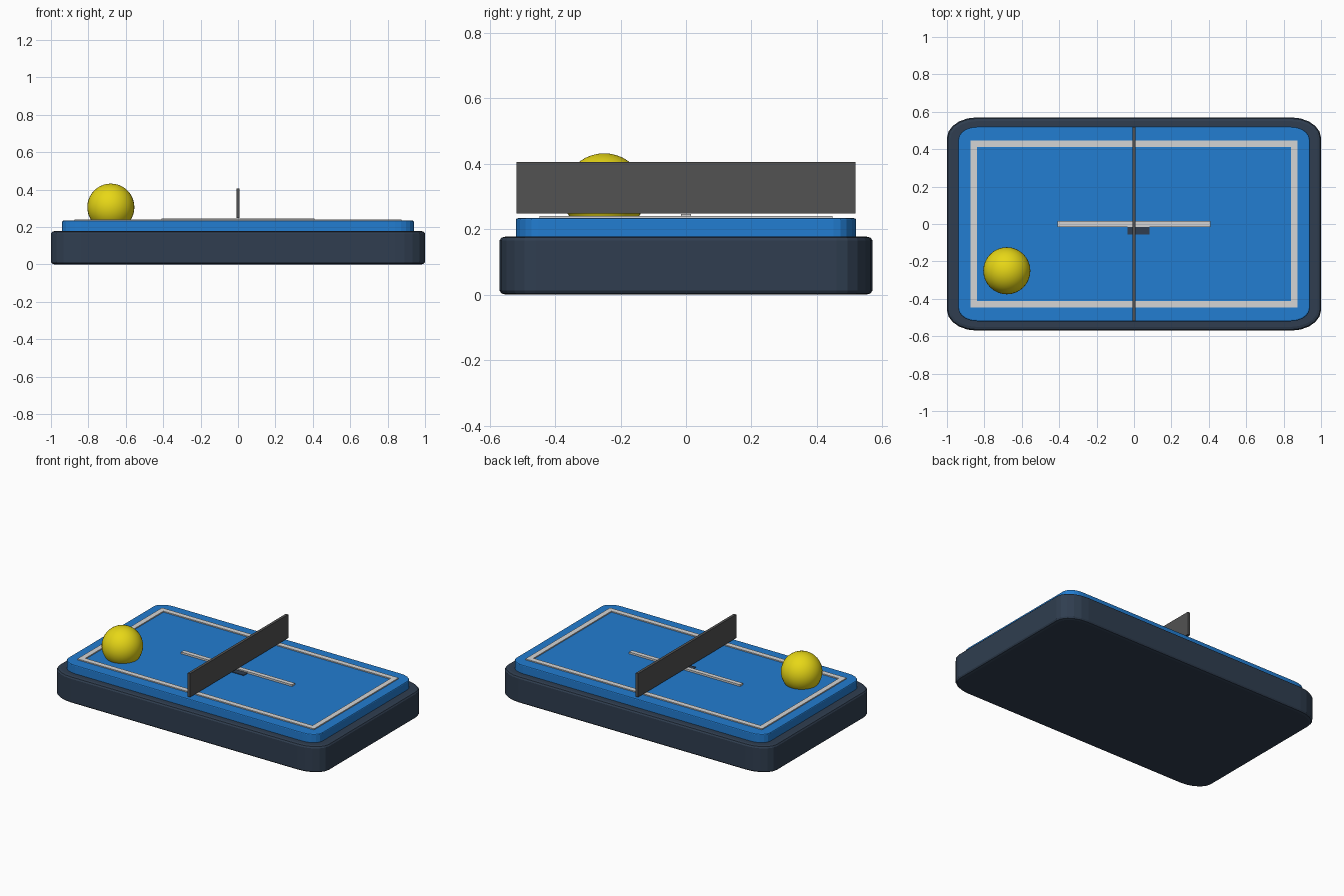
import bpy, bmesh, math

if "Cube" in bpy.data.objects:
    bpy.data.objects.remove(bpy.data.objects["Cube"])


def material(name, rgb):
    m = bpy.data.materials.new(name)
    m.diffuse_color = (*rgb, 1)
    m.use_nodes = True
    m.node_tree.nodes["Principled BSDF"].inputs["Base Color"].default_value = m.diffuse_color
    return m


navy = material("navy", (0.029, 0.048, 0.080))
blue = material("court blue", (0.016, 0.205, 0.64))
white = material("line white", (0.66, 0.66, 0.66))
grey = material("net grey", (0.085, 0.085, 0.085))
yellow = material("ball yellow", (0.80, 0.68, 0.008))


def finish(name, bm, mat):
    bmesh.ops.recalc_face_normals(bm, faces=bm.faces[:])
    mesh = bpy.data.meshes.new(name)
    bm.to_mesh(mesh)
    bm.free()
    mesh.materials.append(mat)
    obj = bpy.data.objects.new(name, mesh)
    bpy.context.collection.objects.link(obj)
    return obj


def box(name, x0, x1, y0, y1, z0, z1, mat):
    bm = bmesh.new()
    bmesh.ops.create_cube(bm, size=1)
    for v in bm.verts:
        v.co.x = x1 if v.co.x > 0 else x0
        v.co.y = y1 if v.co.y > 0 else y0
        v.co.z = z1 if v.co.z > 0 else z0
    return finish(name, bm, mat)


def rounded_slab(name, hx, hy, rx, ry, z0, z1, edge, edge_z, mat, steps=5):
    """Slab with elliptical corners and softened rims, built from stacked rings."""
    bm = bmesh.new()
    rings = []
    for z, inset in ((z0, edge), (z0 + edge_z * 0.3, edge * 0.3), (z0 + edge_z, 0),
                     (z1 - edge_z, 0), (z1 - edge_z * 0.3, edge * 0.3), (z1, edge)):
        ring = []
        for q, (sx, sy) in enumerate(((1, 1), (-1, 1), (-1, -1), (1, -1))):
            for i in range(steps + 1):
                a = math.pi / 2 * (q + i / steps)
                ring.append(bm.verts.new((sx * (hx - rx) + (rx - inset) * math.cos(a),
                                          sy * (hy - ry) + (ry - inset) * math.sin(a), z)))
        rings.append(ring)
    n = len(rings[0])
    for low, high in zip(rings, rings[1:]):
        for i in range(n):
            j = (i + 1) % n
            bm.faces.new((low[i], low[j], high[j], high[i]))
    bm.faces.new(rings[0])
    bm.faces.new(rings[-1])
    return finish(name, bm, mat)


# Base and playing surface
rounded_slab("base", 1.0, 0.57, 0.16, 0.11, 0.0, 0.178, 0.02, 0.013, navy)
rounded_slab("table_top", 0.94, 0.52, 0.10, 0.07, 0.17, 0.234, 0.008, 0.005, blue)

# Border lines
for s, side in ((-1, "front"), (1, "back")):
    y0, y1 = sorted((s * 0.412, s * 0.447))
    box(side + "_line", -0.875, 0.875, y0, y1, 0.232, 0.241, white)
for s, side in ((-1, "left"), (1, "right")):
    x0, x1 = sorted((s * 0.84, s * 0.875))
    box(side + "_line", x0, x1, -0.412, 0.412, 0.232, 0.241, white)

# Centre line and small dark mark beside it
box("centre_line", -0.41, 0.41, -0.015, 0.015, 0.232, 0.246, white)
box("dark_mark", -0.035, 0.082, -0.056, -0.015, 0.232, 0.238, navy)

# Net
box("net", -0.009, 0.009, -0.518, 0.518, 0.248, 0.405, grey)

# Ball resting in the surface
bm = bmesh.new()
bmesh.ops.create_uvsphere(bm, u_segments=32, v_segments=20, radius=0.126)
bmesh.ops.translate(bm, verts=bm.verts[:], vec=(-0.68, -0.25, 0.306))
for f in bm.faces:
    f.smooth = True
finish("ball", bm, yellow)
